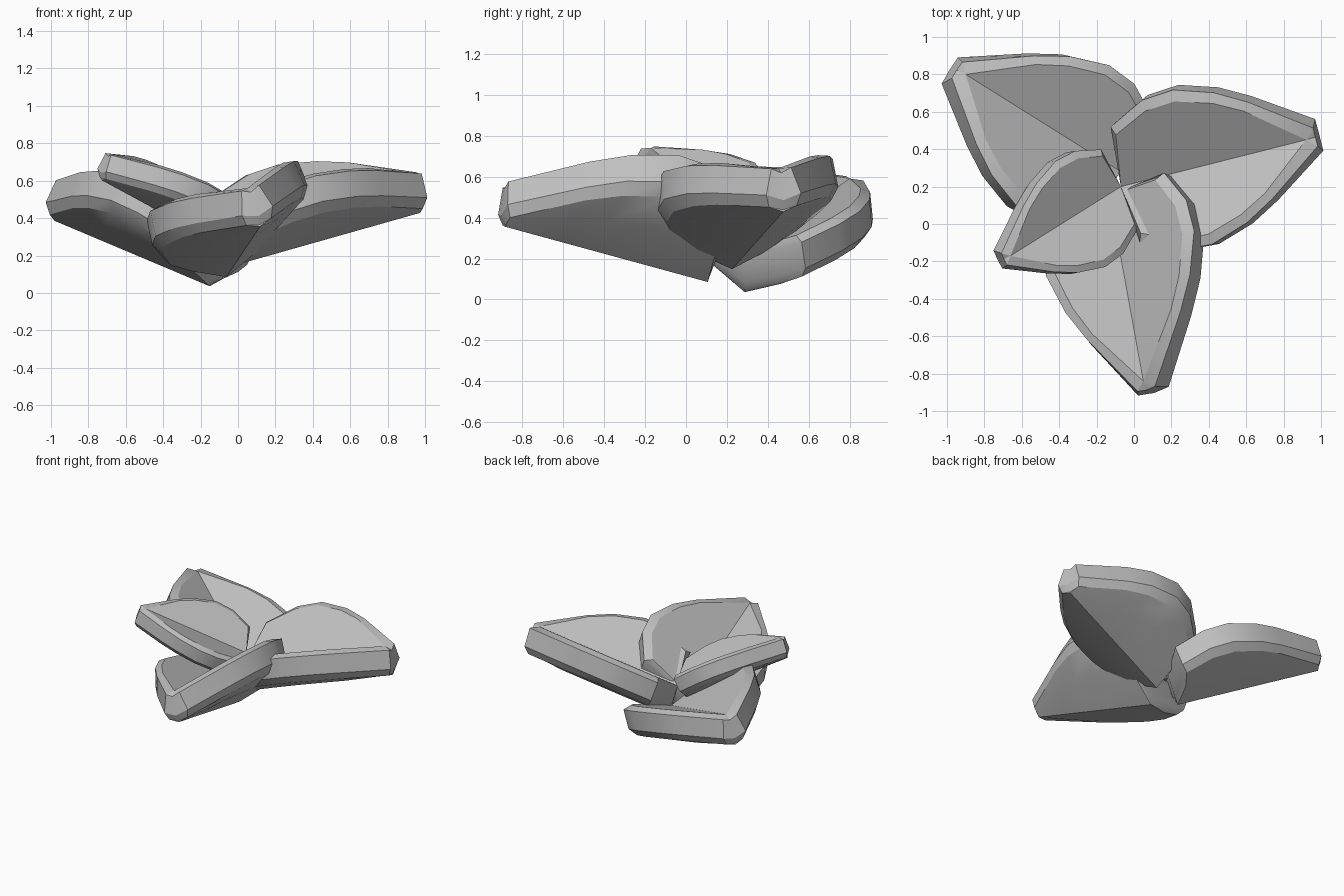
import bpy
import bmesh
from math import radians
from mathutils import Vector

cube = bpy.data.objects.get("Cube")
if cube:
    bpy.data.objects.remove(cube)

grey = bpy.data.materials.new("leaf_grey")
grey.use_nodes = True
colour = (0.53, 0.53, 0.53, 1)
grey.diffuse_color = colour
grey.node_tree.nodes["Principled BSDF"].inputs["Base Color"].default_value = colour

# Half outline of a leaf: distance along the rib, share of full width
OUTLINE = [(0, 0), (0.04, 0.74), (0.22, 0.97), (0.38, 1), (0.57, 0.84), (0.72, 0.62)]
CENTRE = 0.4

# Cross-section from rib to keel: width scale, length scale, depth, blunt tip width
SECTION = [(0, 1, 0, 0), (1, 1, 0, 0), (1.14, 1.07, 0.035, 0.1),
           (1.09, 1.05, 0.17, 0.12), (0.95, 1, 0.21, 0.06),
           (0.5, 1, 0.22, 0), (0, 1, 0.22, 0)]


def add_leaf(name, base, tip, left, right, scale=1):
    """Folded leaf with a chamfered rim; left and right run from rib to rim."""
    base, tip = Vector(base), Vector(tip)
    left, right = Vector(left), Vector(right)
    axis = tip - base
    normals = [axis.cross(left).normalized(), right.cross(axis).normalized()]
    up = (normals[0] + normals[1]).normalized()

    bm = bmesh.new()
    for side, normal in zip((left, right), normals):
        slant = (normal + up).normalized()
        rows = []
        for width, length, depth, blunt in SECTION:
            row = []
            for t, s in OUTLINE + [(1, blunt), (1, 0)]:
                along = CENTRE + (t - CENTRE) * length if t else 0
                down = slant if s * width else up
                point = base + axis * along + side * s * width
                row.append(bm.verts.new(point - down * depth * scale))
            rows.append(row)
        for a, b in zip(rows, rows[1:]):
            for i in range(len(a) - 1):
                bm.faces.new((a[i], a[i + 1], b[i + 1], b[i]))
    # Join the two halves along the rib, tip, base and keel
    bmesh.ops.remove_doubles(bm, verts=bm.verts, dist=0.0005)
    bmesh.ops.recalc_face_normals(bm, faces=bm.faces)

    mesh = bpy.data.meshes.new(name)
    bm.to_mesh(mesh)
    bm.free()
    mesh.materials.append(grey)
    leaf = bpy.data.objects.new(name, mesh)
    bpy.context.collection.objects.link(leaf)
    bpy.ops.object.select_all(action="DESELECT")
    leaf.select_set(True)
    bpy.context.view_layer.objects.active = leaf
    bpy.ops.object.shade_smooth_by_angle(angle=radians(27))


# Name, rib base, rib tip, rib-to-rim offsets on the left and right
add_leaf("left_leaf", (-0.07, 0.2, 0.36), (0.92, 0.45, 0.64),
         (-0.09, 0.36, 0.22), (0.09, -0.35, 0.17))
add_leaf("front_leaf", (-0.13, 0.15, 0.29), (0.05, -0.84, 0.56),
         (0.32, 0.17, 0.3), (-0.36, -0.04, 0.07))
add_leaf("back_leaf", (-0.07, 0.28, 0.24), (-0.9, 0.8, 0.59),
         (-0.2, -0.33, 0.25), (0.23, 0.32, 0.08))
add_leaf("upper_leaf", (-0.07, 0.2, 0.42), (-0.66, -0.17, 0.74),
         (0.13, -0.25, 0.05), (-0.1, 0.24, 0.13), 0.7)
